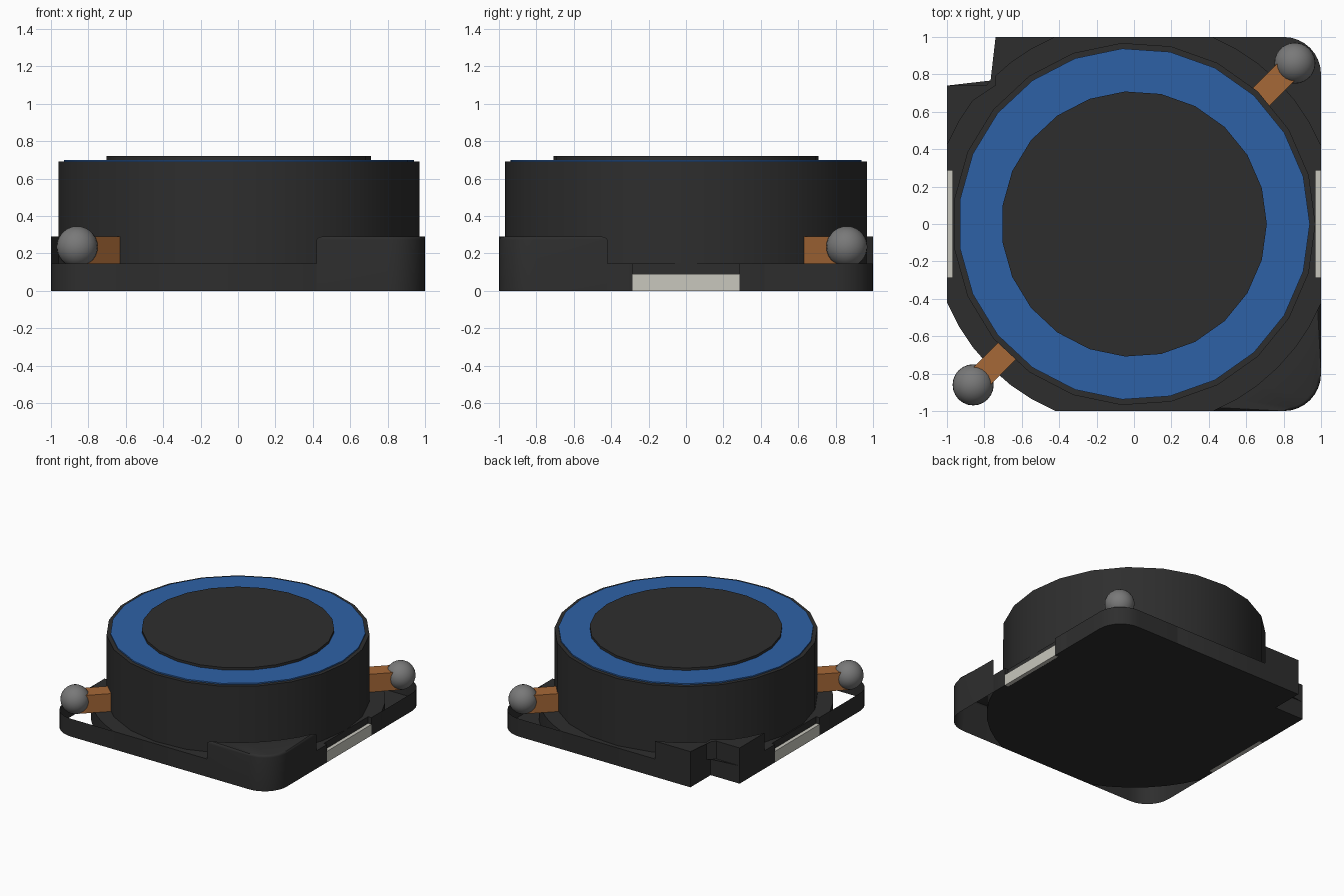
import bpy, bmesh, math
from mathutils import Matrix, Vector

if "Cube" in bpy.data.objects:
    bpy.data.objects.remove(bpy.data.objects["Cube"])


def material(name, rgb):
    m = bpy.data.materials.new(name)
    m.use_nodes = True
    m.diffuse_color = (*rgb, 1)
    bsdf = m.node_tree.nodes["Principled BSDF"]
    bsdf.inputs["Base Color"].default_value = (*rgb, 1)
    bsdf.inputs["Roughness"].default_value = 0.6
    return m


dark = material("dark grey", (0.027, 0.027, 0.027))
blue = material("blue", (0.027, 0.12, 0.38))
copper = material("copper", (0.38, 0.138, 0.038))
solder = material("solder grey", (0.19, 0.19, 0.19))
pad_mat = material("pale metal", (0.58, 0.57, 0.51))


def finish(name, bm, mat, smooth=True):
    me = bpy.data.meshes.new(name)
    bm.to_mesh(me)
    bm.free()
    me.materials.append(mat)
    ob = bpy.data.objects.new(name, me)
    bpy.context.collection.objects.link(ob)
    if smooth:
        bpy.ops.object.select_all(action="DESELECT")
        ob.select_set(True)
        bpy.context.view_layer.objects.active = ob
        bpy.ops.object.shade_smooth_by_angle(angle=math.radians(35))
    return ob


def prism(pts, z0, z1, top=True, bottom=True, sides=None):
    """Extruded outline; caps and trailing side faces can be left open."""
    bm = bmesh.new()
    lo = [bm.verts.new((x, y, z0)) for x, y in pts]
    hi = [bm.verts.new((x, y, z1)) for x, y in pts]
    n = len(pts)
    for i in range(n if sides is None else sides):
        j = (i + 1) % n
        bm.faces.new((lo[i], lo[j], hi[j], hi[i]))
    if top:
        bm.faces.new(hi)
    if bottom:
        bm.faces.new(lo[::-1])
    return bm


def arc(r, a0, a1, n, c=0.0):
    return [(c + r * math.cos(math.radians(a0 + (a1 - a0) * i / n)),
             c + r * math.sin(math.radians(a0 + (a1 - a0) * i / n)))
            for i in range(n + 1)]


def turn(pts, k):
    """Rotate an outline by k quarter turns."""
    for _ in range(k):
        pts = [(-y, x) for x, y in pts]
    return pts


def disc(r, n=23):
    return arc(r, 0, 360, n)[:-1]


# Outlines for one corner quadrant
EDGE = 0.42
R = math.hypot(1, EDGE)
A = math.degrees(math.atan(EDGE))
inner = arc(R, A, 90 - A, 6)
rounded = [(1, EDGE)] + arc(0.2, 0, 90, 8, 0.8) + [(EDGE, 1)]
notched = [(1, EDGE), (1, 0.74), (0.74, 0.74), (0.74, 1), (EDGE, 1)]
rounded_corner = rounded + inner[-2:0:-1]
notched_corner = notched + inner[-2:0:-1]

# Base plate with side recesses for the pads
outline = []
for k in range(4):
    if k % 2 == 0:
        outline += turn([(1, -0.285), (0.97, -0.285), (0.97, 0.285), (1, 0.285)], k)
    outline += turn(notched if k == 1 else inner, k)
H = 0.145
finish("base_plate", prism(outline, 0, H), dark)

# Open tray corners beneath the wire ends
finish("back_left_corner_tray", prism(rounded_corner, 0, H, top=False), dark)
finish("front_right_corner_rim",
       prism(turn(rounded, 2), 0, H, False, False, len(rounded) - 1), dark)

# Raised corners: hollow rounded one and notched one
bm = prism(turn(rounded_corner, 3), 0, 0.29, bottom=False)
rim = []
for e in bm.edges:
    if all(v.co.z > 0.28 for v in e.verts):
        mid = (e.verts[0].co + e.verts[1].co) / 2
        if max(abs(mid.x), abs(mid.y)) > 0.99 or math.hypot(mid.x, mid.y) > 1.2:
            rim.append(e)
bmesh.ops.bevel(bm, geom=rim, offset=0.018, segments=3, profile=0.5, affect="EDGES")
finish("front_left_raised_corner", bm, dark)
finish("back_right_raised_corner", prism(turn(notched_corner, 1), H, 0.29), dark)

# Round body, blue ring and core top
finish("body", prism(disc(0.97), 0.1, 0.69), dark)
finish("blue_ring", prism(disc(0.94), 0.68, 0.70), blue)
finish("core_top", prism(disc(0.71), 0.69, 0.72), dark)

# Terminal pads, wire leads and solder balls, one of each per side
for side, s in (("left", 1), ("right", -1)):
    pad = [(0.965, -0.285), (1, -0.285), (1, 0.285), (0.965, 0.285)]
    finish(side + "_pad", prism(turn(pad, 0 if s > 0 else 2), 0, 0.09), pad_mat, False)

    bm = prism([(0.93, -0.066), (1.2, -0.066), (1.2, 0.066), (0.93, 0.066)], H, 0.29)
    angle = math.radians(45 if s > 0 else 225)
    bm.transform(Matrix.Rotation(angle, 4, "Z"))
    finish(side + "_wire_lead", bm, copper, False)

    bm = bmesh.new()
    bmesh.ops.create_uvsphere(bm, u_segments=24, v_segments=14, radius=0.11)
    bmesh.ops.translate(bm, verts=bm.verts, vec=Vector((0.86 * s, 0.86 * s, 0.235)))
    finish(side + "_solder_ball", bm, solder)
